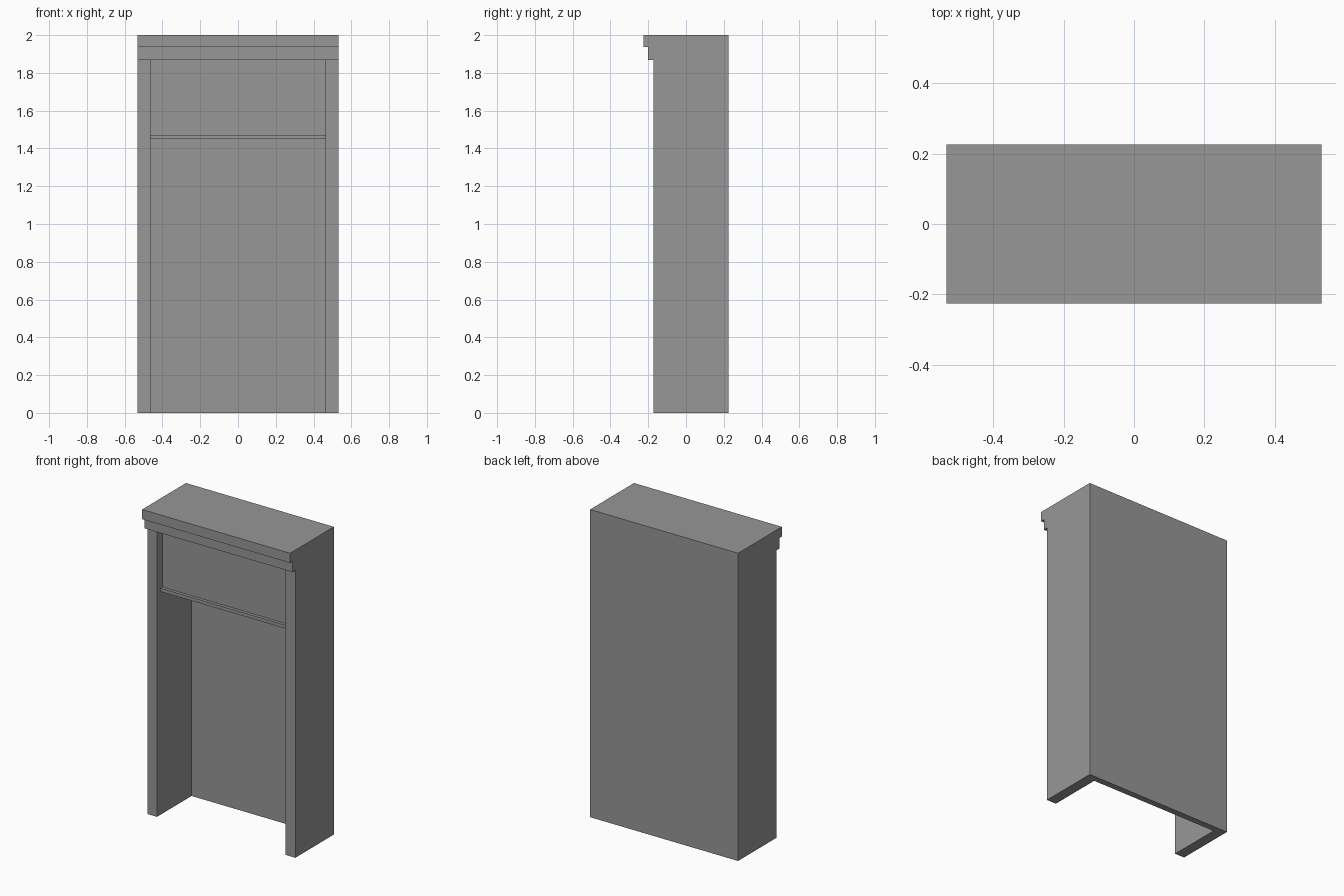
import bpy
import bmesh

cube = bpy.data.objects.get("Cube")
if cube:
    bpy.data.objects.remove(cube, do_unlink=True)

# One plain grey for the whole surround
grey = bpy.data.materials.new("plain_grey")
grey.use_nodes = True
colour = (0.31, 0.31, 0.31, 1)
grey.diffuse_color = colour
grey.node_tree.nodes["Principled BSDF"].inputs["Base Color"].default_value = colour

HALF_W, OPENING = 0.532, 0.463
FRONT, BACK, INNER_BACK = -0.171, 0.225, 0.184
SOFFIT, TOP = 1.868, 2.0
SHELF_LOW, SHELF_TOP = 1.45, 1.472


def extrude_x(name, profile, x0, x1):
    """Closed y-z profile swept from x0 to x1."""
    bm = bmesh.new()
    face = bm.faces.new([bm.verts.new((x0, y, z)) for y, z in profile])
    swept = bmesh.ops.extrude_face_region(bm, geom=[face])["geom"]
    verts = [v for v in swept if isinstance(v, bmesh.types.BMVert)]
    bmesh.ops.translate(bm, verts=verts, vec=(x1 - x0, 0, 0))
    bmesh.ops.recalc_face_normals(bm, faces=bm.faces)
    mesh = bpy.data.meshes.new(name)
    bm.to_mesh(mesh)
    bm.free()
    mesh.materials.append(grey)
    obj = bpy.data.objects.new(name, mesh)
    bpy.context.collection.objects.link(obj)
    return obj


def box(name, x0, x1, y0, y1, z0, z1):
    return extrude_x(name, [(y0, z0), (y1, z0), (y1, z1), (y0, z1)], x0, x1)


# Side walls and back panel
box("right_side_wall", -HALF_W, -OPENING, FRONT, BACK, 0, SOFFIT)
box("left_side_wall", OPENING, HALF_W, FRONT, BACK, 0, SOFFIT)
box("back_panel", -OPENING, OPENING, INNER_BACK, BACK, 0, SOFFIT)

# Recessed upper cabinet resting on a projecting shelf
box("upper_cabinet", -OPENING, OPENING, -0.114, INNER_BACK, SHELF_TOP, SOFFIT)
box("shelf", -OPENING, OPENING, -0.134, INNER_BACK, SHELF_LOW, SHELF_TOP)

# Stepped cornice that also forms the roof
STEP = 1.937
extrude_x("cornice", [(BACK, SOFFIT), (BACK, TOP), (-0.225, TOP), (-0.225, STEP),
                      (-0.2, STEP), (-0.2, SOFFIT)], -HALF_W, HALF_W)
